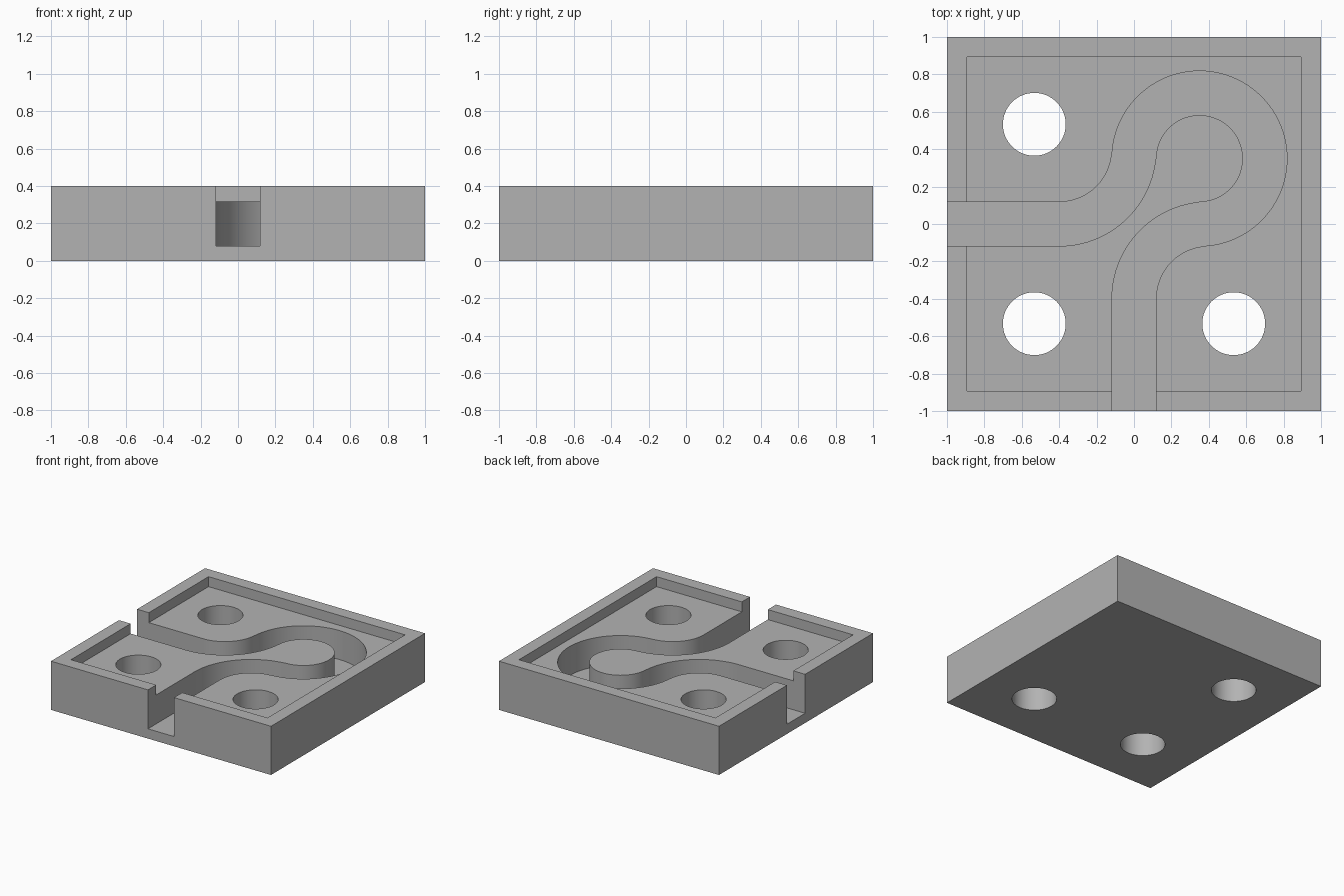
import bpy, bmesh, math
from mathutils import Vector

if "Cube" in bpy.data.objects:
    bpy.data.objects.remove(bpy.data.objects["Cube"])

HALF_WIDTH = 0.118   # half the channel width
HOLE = 0.533         # hole offset from the centre

grey = bpy.data.materials.new("grey")
grey.diffuse_color = (0.45, 0.45, 0.45, 1)
grey.use_nodes = True
grey.node_tree.nodes["Principled BSDF"].inputs["Base Color"].default_value = grey.diffuse_color


def prism(name, outline, z0, z1):
    """Closed solid with a flat outline, from z0 to z1."""
    bm = bmesh.new()
    low = [bm.verts.new((p[0], p[1], z0)) for p in outline]
    high = [bm.verts.new((p[0], p[1], z1)) for p in outline]
    bm.faces.new(low[::-1])
    bm.faces.new(high)
    n = len(low)
    for i in range(n):
        j = (i + 1) % n
        bm.faces.new((low[i], low[j], high[j], high[i]))
    bmesh.ops.recalc_face_normals(bm, faces=bm.faces[:])
    mesh = bpy.data.meshes.new(name)
    bm.to_mesh(mesh)
    bm.free()
    mesh.materials.append(grey)
    obj = bpy.data.objects.new(name, mesh)
    bpy.context.scene.collection.objects.link(obj)
    return obj


def arc(cx, cy, r, start, end, n):
    angles = [math.radians(start + (end - start) * i / n) for i in range(n + 1)]
    return [Vector((cx + r * math.cos(a), cy + r * math.sin(a))) for a in angles]


def square(s):
    return [(-s, -s), (s, -s), (s, s), (-s, s)]


def ribbon(path, w):
    """Outline of a band of half width w along a centre line."""
    left, right = [], []
    for i, p in enumerate(path):
        d = (path[min(i + 1, len(path) - 1)] - path[max(i - 1, 0)]).normalized()
        side = Vector((-d.y, d.x)) * w
        left.append(p + side)
        right.append(p - side)
    return right + left[::-1]


def cut(obj, cutter):
    """Subtract the cutter, trying other solvers if one gives no result."""
    cutter.hide_render = True
    before = len(obj.data.vertices)
    for solver in ("MANIFOLD", "EXACT", "FLOAT"):
        mod = obj.modifiers.new("cut", "BOOLEAN")
        mod.operation = "DIFFERENCE"
        mod.solver = solver
        mod.object = cutter
        bpy.context.view_layer.update()
        graph = bpy.context.evaluated_depsgraph_get()
        mesh = bpy.data.meshes.new_from_object(obj.evaluated_get(graph))
        obj.modifiers.clear()
        if len(mesh.vertices) > before:
            obj.data = mesh
            break
    bpy.data.objects.remove(cutter)


# Square tile
tile = prism("channel_tile", square(1), 0, 0.4)

# Recess inside the rim
cut(tile, prism("recess_cutter", square(0.893), 0.318, 0.6))

# Winding channel: left entry, loop in the far corner, front exit
path = [Vector((-1.2, 0)), Vector((-0.8, 0))]
path += arc(-0.4, 0.4, 0.4, -90, -7, 24)
path += arc(0.35, 0.35, 0.35, 180, -90, 72)[1:-1]
path += arc(0.4, -0.4, 0.4, 97, 180, 24)
path += [Vector((0, -0.8)), Vector((0, -1.2))]
cut(tile, prism("channel_cutter", ribbon(path, HALF_WIDTH), 0.08, 0.7))

# Three through holes
for x, y in ((-HOLE, HOLE), (-HOLE, -HOLE), (HOLE, -HOLE)):
    cut(tile, prism("hole_cutter", arc(x, y, 0.168, 0, 360, 64)[:-1], -0.2, 0.8))

# One colour, smooth curved walls with sharp rims
tile.data.materials.clear()
tile.data.materials.append(grey)
bpy.context.view_layer.update()
bpy.context.view_layer.objects.active = tile
tile.select_set(True)
bpy.ops.object.shade_smooth_by_angle(angle=math.radians(30))
